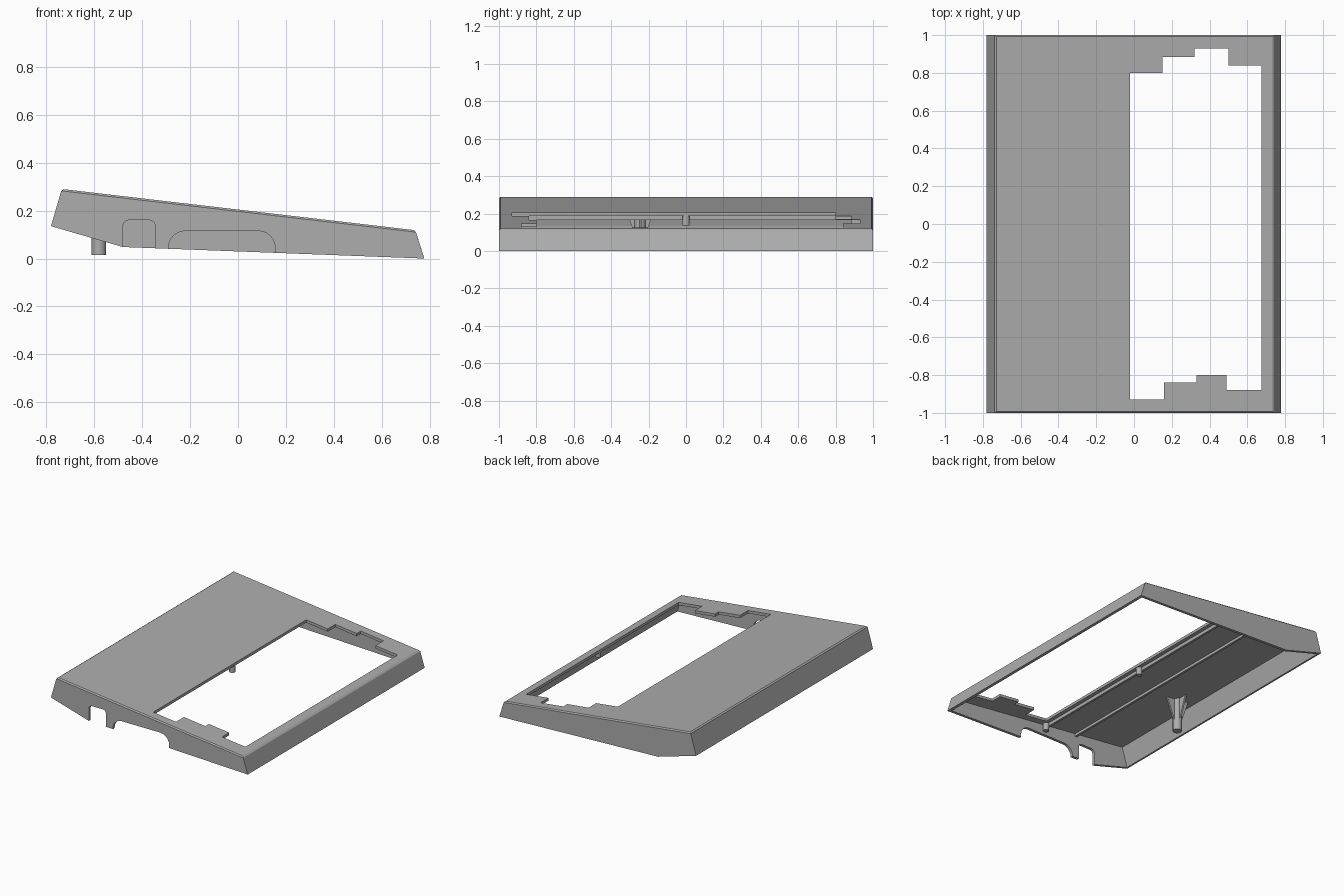
import bpy, bmesh, math
from mathutils import Vector

if "Cube" in bpy.data.objects:
    bpy.data.objects.remove(bpy.data.objects["Cube"])

GREY = (0.42, 0.42, 0.42, 1)
mat = bpy.data.materials.new("case grey")
mat.use_nodes = True
mat.diffuse_color = GREY
mat.node_tree.nodes["Principled BSDF"].inputs["Base Color"].default_value = GREY

THICK = 0.02


def top_z(x):
    """Height of the sloping outer top."""
    return 0.29 - (x + 0.735) * 0.172 / 1.475


def under_z(x):
    return top_z(x) - THICK


def prism(name, points, offset, bevel_top=0):
    """Extrude a closed loop of 3D points by an offset."""
    bm = bmesh.new()
    a = [bm.verts.new(p) for p in points]
    b = [bm.verts.new(Vector(p) + Vector(offset)) for p in points]
    bm.faces.new(a)
    bm.faces.new(b[::-1])
    n = len(a)
    for i in range(n):
        j = (i + 1) % n
        bm.faces.new((a[j], a[i], b[i], b[j]))
    bmesh.ops.recalc_face_normals(bm, faces=bm.faces)
    if bevel_top:
        top = {a[0], a[1], b[0], b[1]}
        rim = [e for e in bm.edges if set(e.verts) <= top]
        bmesh.ops.bevel(bm, geom=rim, offset=bevel_top, segments=1, affect='EDGES')
    mesh = bpy.data.meshes.new(name)
    bm.to_mesh(mesh)
    bm.free()
    mesh.materials.append(mat)
    ob = bpy.data.objects.new(name, mesh)
    bpy.context.collection.objects.link(ob)
    return ob


def cut(target, cutter):
    mod = target.modifiers.new(cutter.name, 'BOOLEAN')
    mod.operation = 'DIFFERENCE'
    mod.solver = 'EXACT'
    mod.object = cutter
    bpy.context.view_layer.objects.active = target
    bpy.ops.object.modifier_apply(modifier=mod.name)
    bpy.data.objects.remove(cutter)


def post(name, x, y, bottom, radius):
    """Round post hanging from the underside of the top."""
    top = under_z(x) + 0.008
    bpy.ops.mesh.primitive_cylinder_add(vertices=24, radius=radius, depth=top - bottom,
                                        location=(x, y, (top + bottom) / 2))
    ob = bpy.context.object
    ob.name = name
    ob.data.materials.append(mat)
    bpy.ops.object.shade_smooth_by_angle()


# Wedge-shaped shell, hollow and open underneath
outer = [(-0.735, 0.29), (0.74, 0.118), (0.777, 0), (-0.48, 0.048), (-0.78, 0.135)]
shell = prism("case_shell", [(x, -1, z) for x, z in outer], (0, 2, 0), 0.008)
inner = [(-0.721, under_z(-0.721)), (0.725, under_z(0.725)), (0.785, -0.1), (-0.828, -0.1)]
cut(shell, prism("hollow", [(x, THICK - 1, z) for x, z in inner], (0, 2 - 2 * THICK, 0)))

# Stepped keyboard window
back = [(-0.02, 0.15, 0.80), (0.15, 0.32, 0.885), (0.32, 0.50, 0.93), (0.50, 0.675, 0.84)]
front = [(0.675, 0.49, -0.88), (0.49, 0.33, -0.80), (0.33, 0.16, -0.84), (0.16, -0.02, -0.93)]
window = [(x, y, -0.2) for a, b, y in back + front for x in (a, b)]
cut(shell, prism("window", window, (0, 0, 1)))


# Round-cornered openings in the front wall
def arch(x0, x1, top, r):
    pts = [(x0, -0.1)]
    for cx, start in ((x0 + r, 180), (x1 - r, 90)):
        for i in range(7):
            t = math.radians(start - 15 * i)
            pts.append((cx + r * math.cos(t), top - r + r * math.sin(t)))
    pts.append((x1, -0.1))
    cut(shell, prism("opening", [(x, -1.1, z) for x, z in pts], (0, 0.15, 0)))


arch(-0.48, -0.345, 0.16, 0.025)
arch(-0.29, 0.155, 0.115, 0.07)

# Long stiffening ribs under the top
for name, x, depth in (("middle_rib", -0.32, 0.02), ("window_rib", -0.06, 0.025)):
    z = under_z(x)
    loop = [(x - 0.008, -0.985, z + 0.006), (x + 0.008, -0.985, z + 0.006),
            (x + 0.008, -0.985, z - depth), (x - 0.008, -0.985, z - depth)]
    prism(name, loop, (0, 1.97, 0))

# Screw bosses along both window edges
for y in (-0.96, 0, 0.96):
    post("window_boss", -0.045, y, 0.135, 0.02)
    post("edge_boss", 0.695, y, 0.07, 0.018)

# Support foot with four tapered gussets
FX, FY = -0.58, -0.245
post("support_foot", FX, FY, 0.015, 0.03)
for dx, dy in ((1, 0), (-1, 0), (0, 1), (0, -1)):
    side = Vector((-dy, dx, 0)) * 0.006
    tip = FX + dx * 0.09
    loop = [Vector((FX, FY, under_z(FX) + 0.005)),
            Vector((tip, FY + dy * 0.09, under_z(tip) + 0.005)),
            Vector((FX + dx * 0.03, FY + dy * 0.03, 0.09)),
            Vector((FX, FY, 0.09))]
    prism("foot_gusset", [p - side for p in loop], side * 2)
